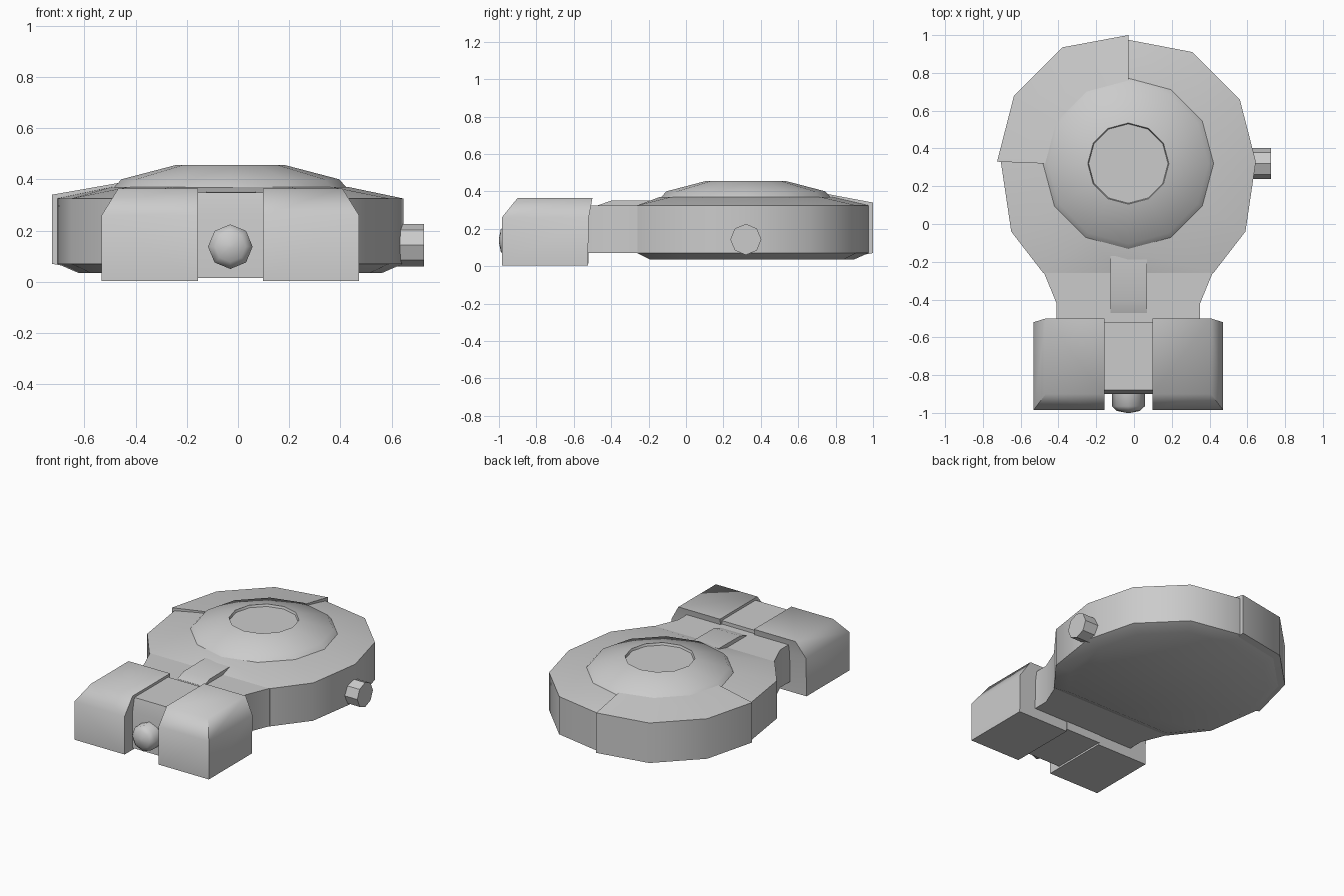
import bpy, bmesh, math
from mathutils import Vector

cube = bpy.data.objects.get("Cube")
if cube:
    bpy.data.objects.remove(cube, do_unlink=True)

CX, CY = -0.03, 0.32   # centre of the round case

grey = bpy.data.materials.new("plain grey")
grey.use_nodes = True
colour = (0.6, 0.6, 0.6, 1)
grey.diffuse_color = colour
grey.node_tree.nodes["Principled BSDF"].inputs["Base Color"].default_value = colour


def loft(name, loops, angle=40, closed=False):
    """Skin equal-length loops; cap the ends, or join last to first."""
    bm = bmesh.new()
    rings = [[bm.verts.new(p) for p in loop] for loop in loops]
    n = len(rings[0])
    pairs = list(zip(rings, rings[1:]))
    if closed:
        pairs.append((rings[-1], rings[0]))
    else:
        bm.faces.new(rings[0])
        bm.faces.new(rings[-1])
    for a, b in pairs:
        for i in range(n):
            j = (i + 1) % n
            bm.faces.new((a[i], a[j], b[j], b[i]))
    bmesh.ops.recalc_face_normals(bm, faces=bm.faces)
    mesh = bpy.data.meshes.new(name)
    bm.to_mesh(mesh)
    bm.free()
    mesh.materials.append(grey)
    obj = bpy.data.objects.new(name, mesh)
    bpy.context.collection.objects.link(obj)
    bpy.ops.object.select_all(action='DESELECT')
    obj.select_set(True)
    bpy.context.view_layer.objects.active = obj
    bpy.ops.object.shade_smooth_by_angle(angle=math.radians(angle))
    return obj


def flat(points, z, scale=1):
    return [(CX + x * scale, CY + y * scale, z) for x, y in points]


def ngon(r, n=12):
    """Points clockwise from +y."""
    return [(r * math.sin(math.tau * i / n), r * math.cos(math.tau * i / n)) for i in range(n)]


def box(x0, x1, y0, y1, z):
    return [(x0, y0, z), (x1, y0, z), (x1, y1, z), (x0, y1, z)]


# Case: twelve-sided, drawn out a little towards the neck
half = [(0.34, 0.59), (0.59, 0.34), (0.675, 0.01), (0.62, -0.36), (0.45, -0.58)]
rim = [(0, 0.655)] + half + [(0, -0.58)] + [(-x, y) for x, y in reversed(half)]
loft("case", [flat(rim, 0.035, 0.88), flat(rim, 0.07), flat(rim, 0.325), flat(ngon(0.46), 0.37)])

# Neck joining the case to the blocks
side = [(0.45, -0.57), (0.38, -0.74), (0.38, -0.86)]
neck = side + [(-x, y) for x, y in reversed(side)]
loft("neck", [flat(neck, 0.07), flat(neck, 0.325)])

# Dome with a shallow sunken disc
loft("dome", [flat(ngon(r), z) for r, z in
              [(0.465, 0.355), (0.425, 0.40), (0.215, 0.455), (0.21, 0.44)]])

# Raised cover over the back right quarter
outer = [(0, 0.68), (-0.35, 0.615), (-0.605, 0.36), (-0.695, 0.01)]
sections = []
for i, p in enumerate(outer):
    a = math.radians(90 + 30 * i)
    d = Vector((math.cos(a), math.sin(a)))
    q = Vector(p)
    profile = [(d * 0.44, 0.385), (q, 0.34), (q, 0.07), (q * 0.92, 0.06), (d * 0.44, 0.3)]
    sections.append([(CX + v.x, CY + v.y, z) for v, z in profile])
loft("quarter_cover", sections)

# Small raised plate on the neck
loft("neck_plate", [[(x, -0.47, 0.31), (x, -0.47, 0.326), (x, -0.40, 0.35),
                     (x, -0.17, 0.352), (x, -0.17, 0.31)] for x in (-0.125, 0.07)], 20)

# Paired blocks with sloped outer and front shoulders
for name, s in (("left_block", 1), ("right_block", -1)):
    inner, wide, top = CX + s * 0.127, CX + s * 0.502, CX + s * 0.437
    loft(name, [
        box(inner, wide, -0.985, -0.525, 0.003),
        box(inner, wide, -0.985, -0.52, 0.26),
        box(inner, top, -0.90, -0.50, 0.365)], 62)

# Bridge between the blocks
loft("middle_block", [box(-0.16, 0.10, -0.90, -0.52, 0.015),
                      box(-0.16, 0.10, -0.90, -0.52, 0.26),
                      box(-0.16, 0.10, -0.88, -0.52, 0.348)])

# Front stud and side button, both eight-sided
loft("front_stud", [[(CX + u, y, 0.137 + v) for u, v in ngon(r, 8)]
                    for r, y in [(0.087, -0.88), (0.087, -0.965), (0.06, -0.99), (0.01, -1.0)]], 60)
loft("side_button", [[(x, CY + u, 0.143 + v) for u, v in ngon(0.083, 8)]
                     for x in (0.6, 0.725)])
